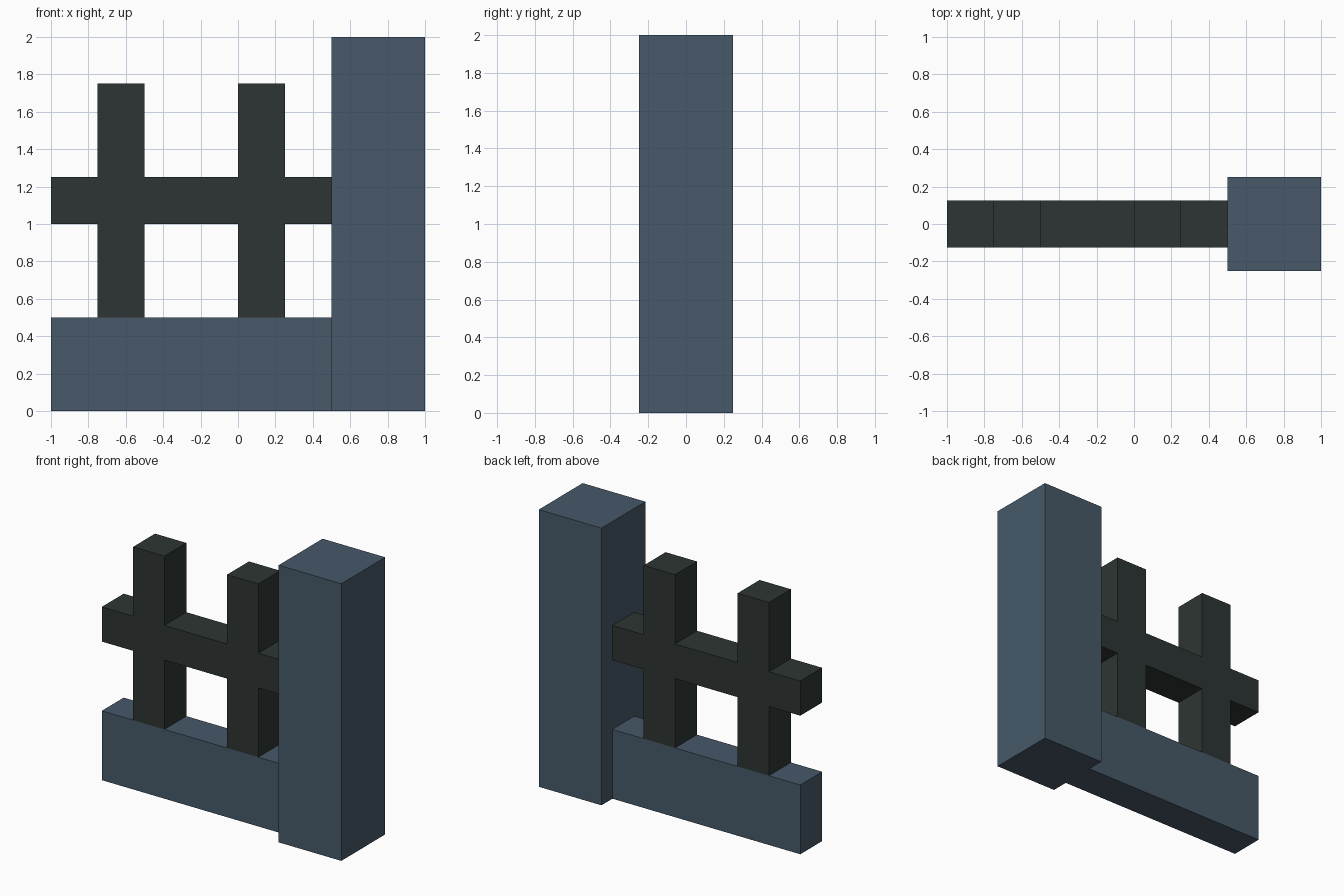
import bpy
import bmesh
from mathutils import Matrix, Vector

if "Cube" in bpy.data.objects:
    bpy.data.objects.remove(bpy.data.objects["Cube"])


def material(name, rgb):
    m = bpy.data.materials.new(name)
    m.diffuse_color = (*rgb, 1.0)
    m.use_nodes = True
    m.node_tree.nodes["Principled BSDF"].inputs["Base Color"].default_value = m.diffuse_color
    return m


STONE = material("slate blue stone", (0.063, 0.100, 0.141))
IRON = material("dark iron", (0.026, 0.036, 0.033))


def box(name, mat, x, z, half_depth):
    """Box spanning the x and z ranges, centred on y = 0."""
    size = Vector((x[1] - x[0], 2 * half_depth, z[1] - z[0]))
    centre = Vector(((x[0] + x[1]) / 2, 0, (z[0] + z[1]) / 2))
    bm = bmesh.new()
    bmesh.ops.create_cube(bm, size=1,
                          matrix=Matrix.Translation(centre) @ Matrix.Diagonal((*size, 1)))
    mesh = bpy.data.meshes.new(name)
    bm.to_mesh(mesh)
    bm.free()
    mesh.materials.append(mat)
    obj = bpy.data.objects.new(name, mesh)
    bpy.context.collection.objects.link(obj)
    return obj


# Stone pillar and low wall
box("pillar", STONE, (0.5, 1.0), (0.0, 2.0), 0.25)
box("low_wall", STONE, (-1.0, 0.5), (0.0, 0.5), 0.125)

# Iron rail, with posts below and above it
box("rail", IRON, (-1.0, 0.5), (1.0, 1.25), 0.125)
for i, x in enumerate((-0.75, 0.0), 1):
    box(f"lower_post_{i}", IRON, (x, x + 0.25), (0.5, 1.0), 0.125)
    box(f"upper_post_{i}", IRON, (x, x + 0.25), (1.25, 1.75), 0.125)
